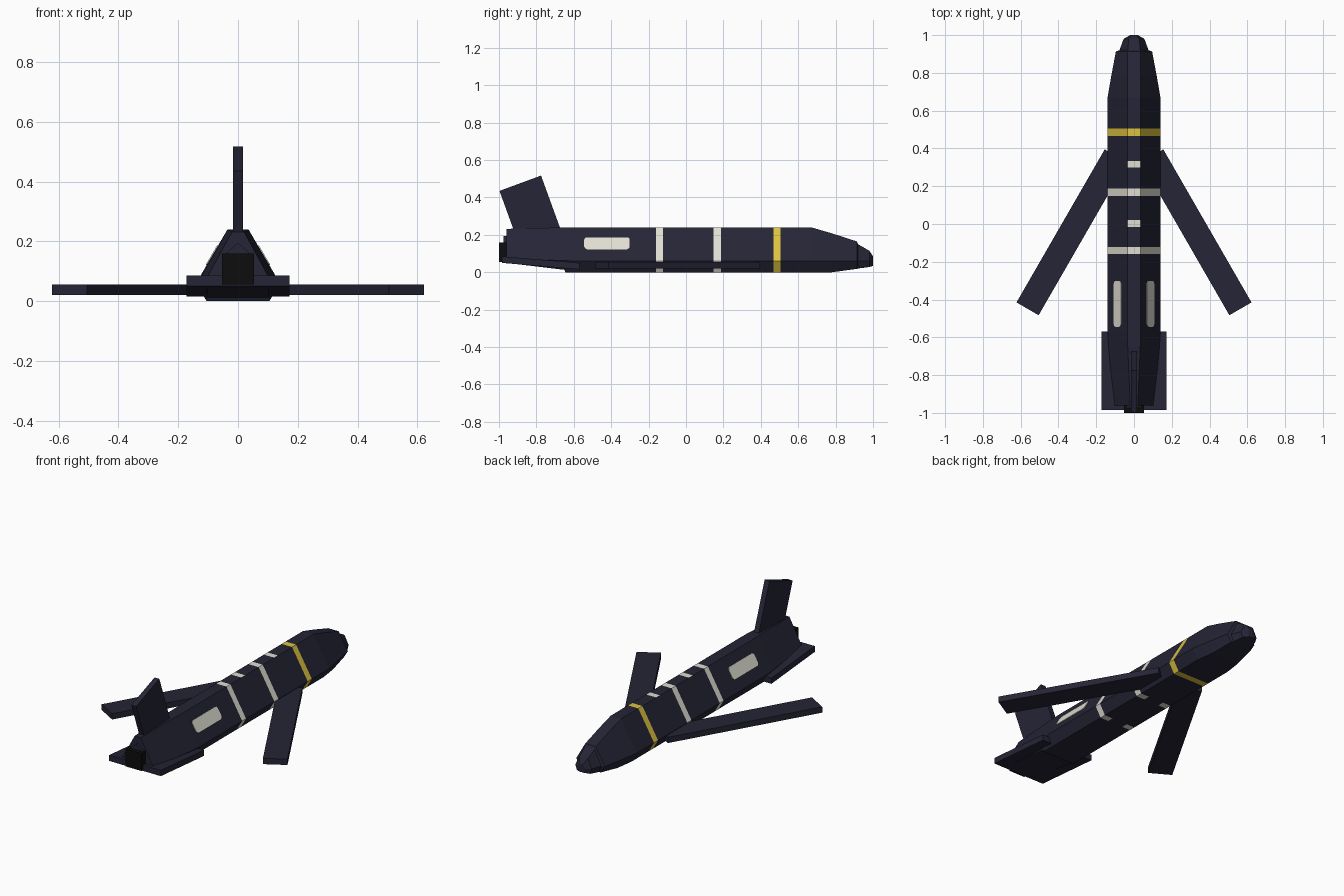
import bpy, bmesh, math
from mathutils import Vector

if "Cube" in bpy.data.objects:
    bpy.data.objects.remove(bpy.data.objects["Cube"])


def material(name, rgb):
    m = bpy.data.materials.new(name)
    m.diffuse_color = (*rgb, 1)
    m.use_nodes = True
    m.node_tree.nodes["Principled BSDF"].inputs["Base Color"].default_value = m.diffuse_color
    return m


NAVY = material("dark_navy", (0.018, 0.018, 0.037))
WHITE = material("off_white", (0.75, 0.73, 0.64))
YELLOW = material("yellow", (0.72, 0.54, 0.05))
BLACK = material("black", (0.004, 0.004, 0.004))


def finish(name, bm, mats):
    bmesh.ops.recalc_face_normals(bm, faces=bm.faces)
    me = bpy.data.meshes.new(name)
    bm.to_mesh(me)
    bm.free()
    for m in mats:
        me.materials.append(m)
    ob = bpy.data.objects.new(name, me)
    bpy.context.collection.objects.link(ob)
    return ob


def prism(name, outline, offset, mat):
    """Solid made by sweeping a flat outline along an offset."""
    bm = bmesh.new()
    f = bm.faces.new([bm.verts.new(p) for p in outline])
    ext = bmesh.ops.extrude_face_region(bm, geom=[f])
    moved = [v for v in ext["geom"] if isinstance(v, bmesh.types.BMVert)]
    bmesh.ops.translate(bm, verts=moved, vec=Vector(offset))
    return finish(name, bm, [mat])


# Body stations: y, top z, top half-width, side z, side half-width, bottom z, bottom half-width
FULL = (0.24, 0.035, 0.06, 0.14, 0.0, 0.105)
BANDS = [(-0.16, -0.123, 1), (0.148, 0.187, 1), (0.467, 0.506, 2)]
DASHES = [(-0.017, 0.02), (0.298, 0.333)]
stations = [
    (-0.96, 0.232, 0.02, 0.075, 0.106, 0.05, 0.10),
    (-0.65, 0.24, 0.033, 0.062, 0.135, 0.013, 0.105),
    (-0.645, 0.24, 0.034, 0.062, 0.135, 0.0, 0.105),
    (-0.57, *FULL),
    (0.67, *FULL),
    (0.78, 0.208, 0.035, 0.06, 0.121, 0.0, 0.09),
    (0.913, 0.165, 0.035, 0.06, 0.096, 0.018, 0.07),
    (0.92, 0.15, 0.033, 0.06, 0.077, 0.02, 0.06),
    (0.98, 0.115, 0.028, 0.06, 0.055, 0.028, 0.045),
    (1.0, 0.085, 0.012, 0.06, 0.02, 0.034, 0.015),
]
for a, b in [t[:2] for t in BANDS] + DASHES:
    stations += [(a, *FULL), (b, *FULL)]
stations.sort()

# Body: lofted hull with painted bands
bm = bmesh.new()
rings = []
for y, zt, t, zs, s, zb, b in stations:
    c = b * 0.48
    half = [(t, zt), (s, zs), (b, zb), (c, zb)]
    pts = half + [(-x, z) for x, z in reversed(half)]
    rings.append([bm.verts.new((x, y, z)) for x, z in pts])
for r0, r1 in zip(rings, rings[1:]):
    mid = (r0[0].co.y + r1[0].co.y) / 2
    for i in range(8):
        j = (i + 1) % 8
        f = bm.faces.new((r0[i], r0[j], r1[j], r1[i]))
        for a, b, m in BANDS:
            if a < mid < b and not (m == 1 and i == 3):
                f.material_index = m
        if i == 7 and any(a < mid < b for a, b in DASHES):
            f.material_index = 1
bm.faces.new(rings[0])
bm.faces.new(rings[-1])
finish("body", bm, [NAVY, WHITE, YELLOW])

# Swept wings and painted side panels, one per side
for side, label in ((1, "right"), (-1, "left")):
    wing = [(0.155, 0.395), (0.622, -0.415), (0.505, -0.483), (0.038, 0.327)]
    prism(label + "_wing", [(side * x, y, 0.02) for x, y in wing], (0, 0, 0.035), NAVY)

    outline = []
    r = 0.016
    for k, (cy, cz) in enumerate([(-0.317, 0.169), (-0.529, 0.169), (-0.529, 0.136), (-0.317, 0.136)]):
        for n in range(4):
            ang = math.radians(90 * k + 30 * n)
            y, z = cy + r * math.cos(ang), cz + r * math.sin(ang)
            x = 0.035 + (0.24 - z) * 0.105 / 0.18
            outline.append((side * (x - 0.001), y, z))
    prism(label + "_side_panel", outline, (side * 0.0035, 0, 0.002), WHITE)

# Tilted tail plate, rising to the rear
prism("tail_plate", [(-0.173, -0.985, 0.05), (-0.173, -0.985, 0.085),
                     (-0.173, -0.57, 0.05), (-0.173, -0.57, 0.015)], (0.346, 0, 0), NAVY)

# Swept-back upright fin
prism("tail_fin", [(-0.016, -0.997, 0.435), (-0.016, -0.775, 0.517),
                   (-0.016, -0.66, 0.20), (-0.016, -0.912, 0.20)], (0.032, 0, 0), NAVY)

# Exhaust block with a small ridge above it
prism("exhaust_block", [(-0.053, -1.0, 0.055), (0.053, -1.0, 0.055),
                        (0.053, -1.0, 0.16), (-0.053, -1.0, 0.16)], (0, 0.06, 0), BLACK)
prism("exhaust_ridge", [(-0.045, -0.975, 0.155), (0.045, -0.975, 0.155),
                        (0, -0.975, 0.195)], (0, 0.03, 0), NAVY)
